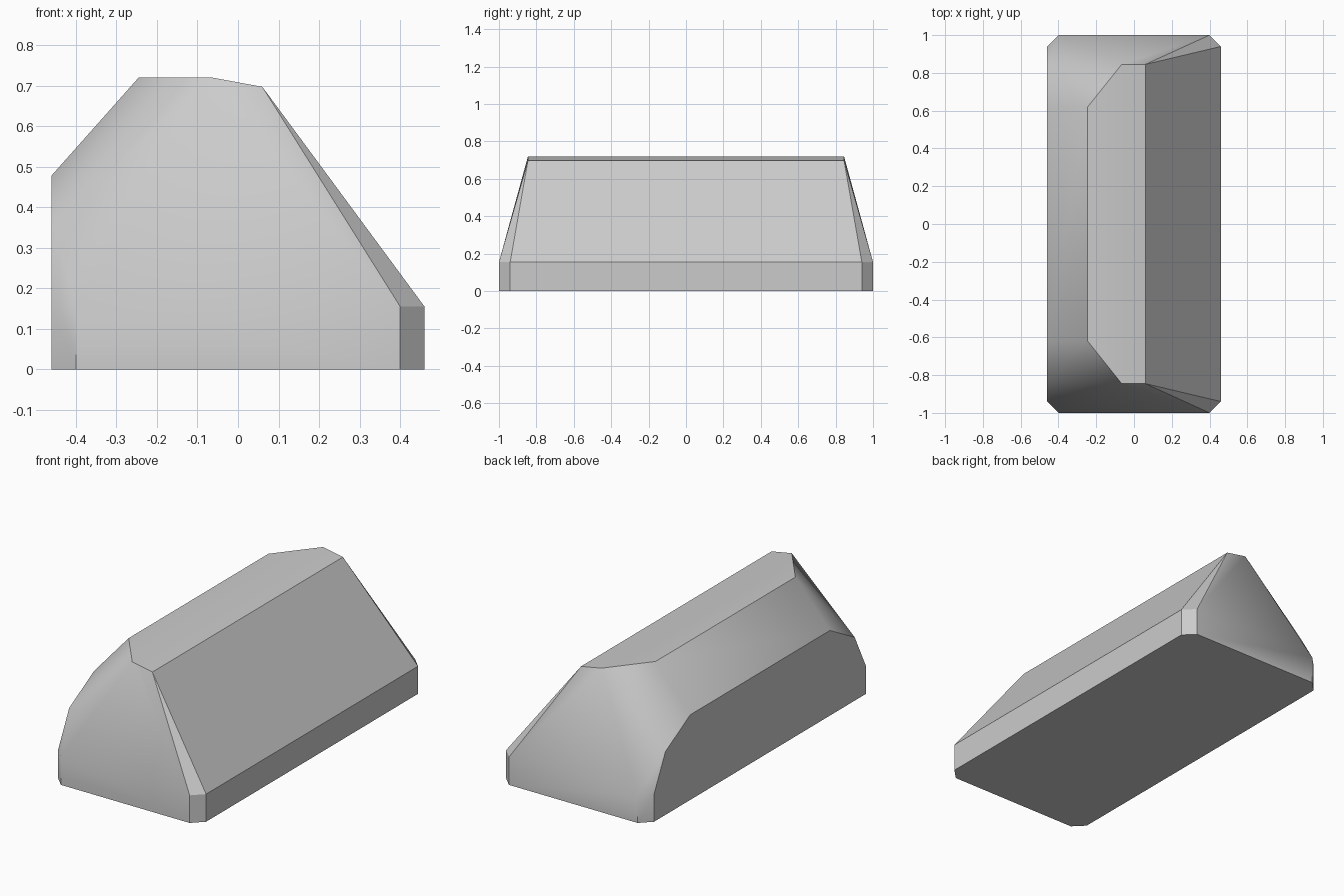
import bpy, bmesh, math

cube = bpy.data.objects.get("Cube")
if cube:
    bpy.data.objects.remove(cube, do_unlink=True)

# Single grey material
grey = bpy.data.materials.new("plain grey")
grey.use_nodes = True
colour = (0.6, 0.6, 0.6, 1)
grey.diffuse_color = colour
grey.node_tree.nodes["Principled BSDF"].inputs["Base Color"].default_value = colour

half_width, half_length, corner, plinth = 0.46, 1.0, 0.06, 0.155

# Chamfered rectangular plinth, one end
points = []
for side in (-1, 1):
    for z in (0, plinth):
        points.append((side * (half_width - corner), half_length, z))
        points.append((side * half_width, half_length - corner, z))

# Ridge and the clipped shoulder above the upright wall, one end
points += [
    (0.06, 0.845, 0.697),
    (-0.065, 0.845, 0.72),
    (-0.245, 0.62, 0.72),
    (-half_width, 0.62, 0.478),
    (-half_width, 0.84, 0.355),
]

# Mirror the end and wrap both in a convex skin
bm = bmesh.new()
for x, y, z in points:
    for end in (-1, 1):
        bm.verts.new((x, end * y, z))
bmesh.ops.convex_hull(bm, input=bm.verts[:])
bmesh.ops.dissolve_limit(bm, angle_limit=math.radians(1),
                         verts=bm.verts[:], edges=bm.edges[:])
bmesh.ops.recalc_face_normals(bm, faces=bm.faces[:])

mesh = bpy.data.meshes.new("faceted_block")
bm.to_mesh(mesh)
bm.free()
mesh.materials.append(grey)
block = bpy.data.objects.new("faceted_block", mesh)
bpy.context.collection.objects.link(block)

# Soft shading across the shallow folds only
bpy.ops.object.select_all(action="DESELECT")
block.select_set(True)
bpy.context.view_layer.objects.active = block
bpy.ops.object.shade_smooth_by_angle(angle=math.radians(32))
